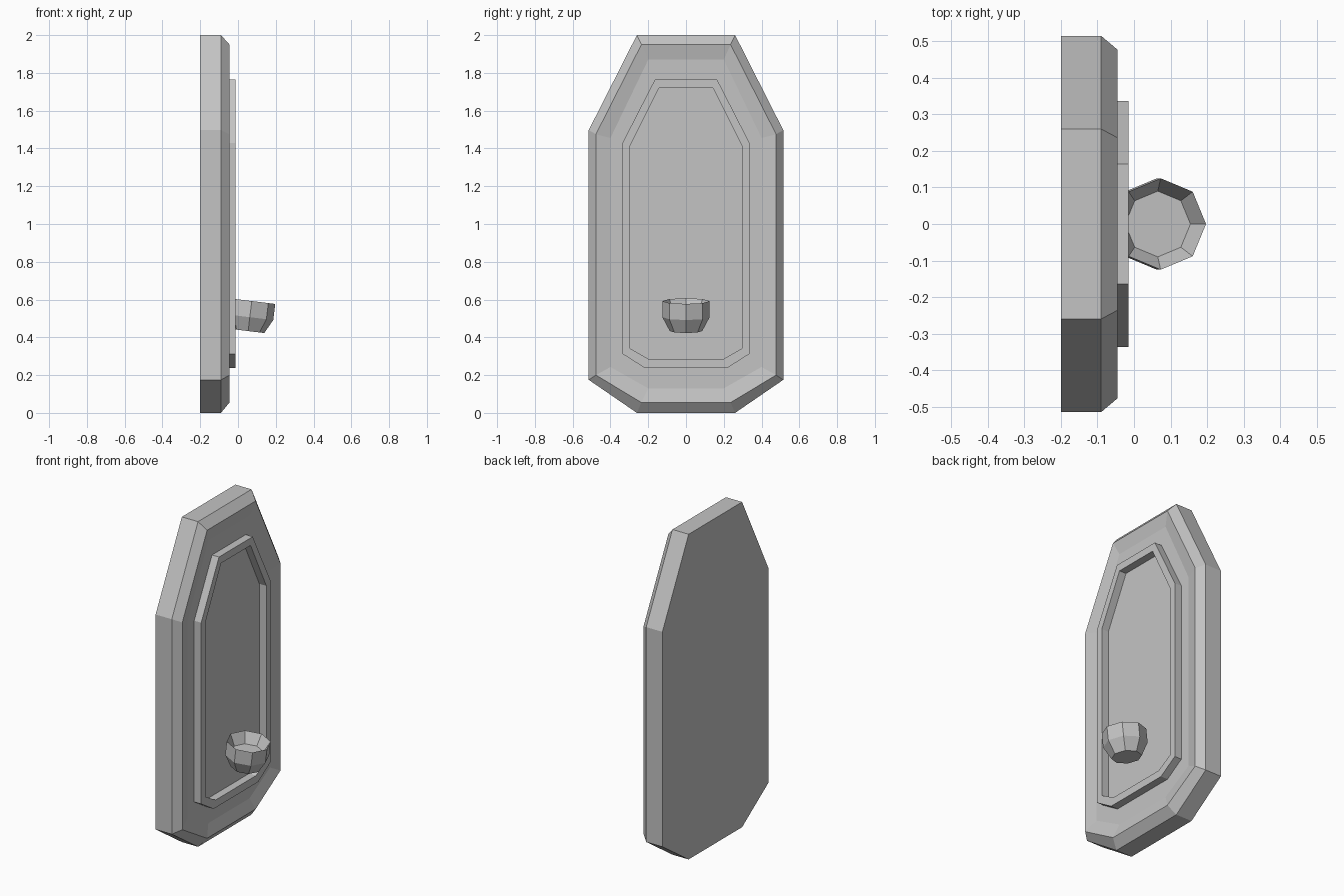
import bpy, bmesh, math
from mathutils import Matrix, Vector

if "Cube" in bpy.data.objects:
    bpy.data.objects.remove(bpy.data.objects["Cube"])

stone = bpy.data.materials.new("grey_stone")
stone.diffuse_color = (0.55, 0.55, 0.55, 1)
stone.use_nodes = True
stone.node_tree.nodes["Principled BSDF"].inputs["Base Color"].default_value = stone.diffuse_color


def outline(x, side, flat_bot, flat_top, z0, z1, z2, z3):
    """Eight-sided symmetrical outline standing in the plane at x."""
    half = [(flat_bot, z0), (side, z1), (side, z2), (flat_top, z3)]
    pts = half + [(-y, z) for y, z in reversed(half)]
    return [Vector((x, y, z)) for y, z in pts]


def loft(name, loops, caps=True, closed=False):
    """Skin a series of equal-sized loops into a flat-shaded object."""
    bm = bmesh.new()
    rings = [[bm.verts.new(p) for p in loop] for loop in loops]
    pairs = list(zip(rings, rings[1:]))
    if closed:
        pairs.append((rings[-1], rings[0]))
    n = len(rings[0])
    for a, b in pairs:
        for i in range(n):
            j = (i + 1) % n
            bm.faces.new((a[i], a[j], b[j], b[i]))
    if caps:
        bm.faces.new(rings[0][::-1])
        bm.faces.new(rings[-1])
    bmesh.ops.recalc_face_normals(bm, faces=bm.faces)
    me = bpy.data.meshes.new(name)
    bm.to_mesh(me)
    bm.free()
    me.materials.append(stone)
    ob = bpy.data.objects.new(name, me)
    bpy.context.collection.objects.link(ob)
    return ob


FLOOR = -0.062

# Back slab: straight sides, chamfered edge, shallow dished front
outer = (0.515, 0.26, 0.26, 0.0, 0.175, 1.497, 2.0)
loft("back_slab", [
    outline(-0.2, *outer),
    outline(-0.09, *outer),
    outline(-0.045, 0.477, 0.236, 0.236, 0.055, 0.2, 1.475, 1.95),
    outline(FLOOR, 0.40, 0.2, 0.2, 0.13, 0.243, 1.455, 1.87),
])

# Raised moulding on the front
f_out = (0.337, 0.217, 0.164, 0.237, 0.313, 1.428, 1.766)
f_in = (0.296, 0.196, 0.143, 0.284, 0.341, 1.413, 1.72)
loft("raised_frame", [
    outline(FLOOR - 0.003, *f_out),
    outline(-0.0145, *f_out),
    outline(-0.0145, *f_in),
    outline(FLOOR - 0.003, *f_in),
], caps=False, closed=True)

# Eight-sided basin, tipped slightly forward
tilt = Matrix.Translation((0.073, 0, 0.592)) @ Matrix.Rotation(math.radians(7), 4, 'Y')


def ring(radius, z):
    return [tilt @ Vector((radius * math.cos(i * math.pi / 4),
                           radius * math.sin(i * math.pi / 4), z)) for i in range(8)]


loft("basin", [ring(0.09, -0.065), ring(0.125, 0), ring(0.125, -0.086), ring(0.086, -0.16)])
